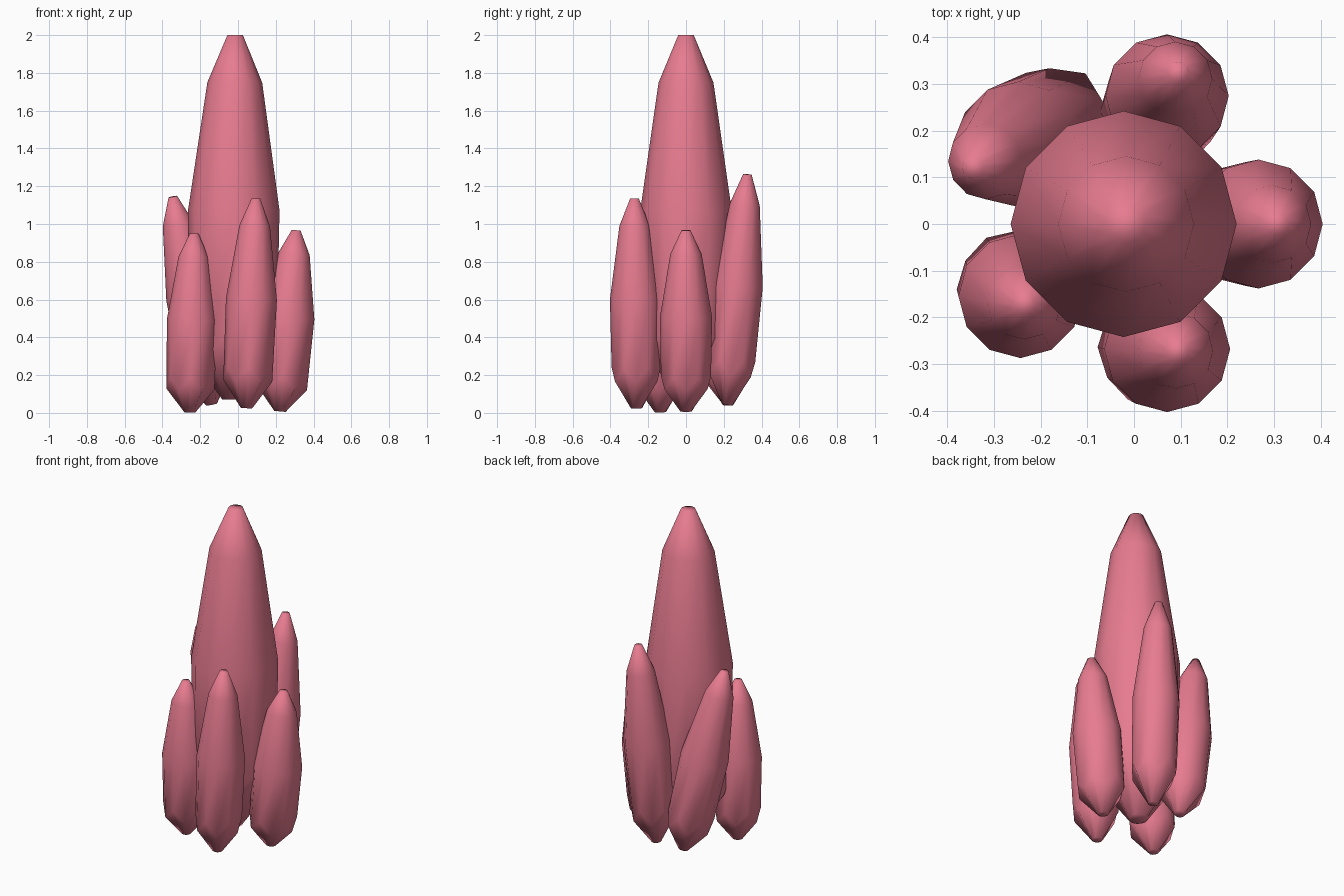
import bpy, bmesh, math
from mathutils import Vector

if "Cube" in bpy.data.objects:
    bpy.data.objects.remove(bpy.data.objects["Cube"])

SIDES = 12
# (height fraction, extra height on odd corners, radius fraction)
PROFILE = [(0, 0, 0.22), (0.13, 0.065, 0.96), (0.52, 0, 1.0), (0.87, 0, 0.6), (1, 0, 0.17)]

mat = bpy.data.materials.new("pink_crystal")
mat.diffuse_color = (0.8, 0.2, 0.28, 1)
mat.use_nodes = True
mat.node_tree.nodes["Principled BSDF"].inputs["Base Color"].default_value = mat.diffuse_color


def crystal(name, base, tip, radius):
    base, tip = Vector(base), Vector(tip)
    axis = tip - base
    length = axis.length
    rot = Vector((0, 0, 1)).rotation_difference(axis)
    bm = bmesh.new()
    rings = []
    for t, zigzag, r in PROFILE:
        ring = []
        for i in range(SIDES):
            a = 2 * math.pi * i / SIDES
            p = Vector((math.cos(a) * r * radius, math.sin(a) * r * radius,
                        (t + zigzag * (i % 2)) * length))
            ring.append(bm.verts.new(base + rot @ p))
        rings.append(ring)
    for lo, hi in zip(rings, rings[1:]):
        for i in range(SIDES):
            j = (i + 1) % SIDES
            bm.faces.new((lo[i], lo[j], hi[j], hi[i]))
    bm.faces.new(rings[0][::-1])
    bm.faces.new(rings[-1])
    mesh = bpy.data.meshes.new(name)
    bm.to_mesh(mesh)
    bm.free()
    mesh.materials.append(mat)
    for f in mesh.polygons:
        f.use_smooth = True
    obj = bpy.data.objects.new(name, mesh)
    bpy.context.collection.objects.link(obj)


# Tall centre crystal
crystal("main_crystal", (-0.03, 0, 0.07), (-0.015, 0, 2.0), 0.242)
# Ring of small crystals around it
crystal("right_crystal", (0.222, 0, 0.008), (0.308, 0, 0.967), 0.138)
crystal("front_crystal", (0.045, -0.262, 0.025), (0.095, -0.273, 1.135), 0.135)
crystal("front_left_crystal", (-0.255, -0.135, 0.003), (-0.232, -0.172, 0.95), 0.133)
crystal("back_left_crystal", (-0.14, 0.225, 0.045), (-0.345, 0.12, 1.145), 0.135)
crystal("back_crystal", (0.045, 0.22, 0.042), (0.095, 0.325, 1.263), 0.132)
